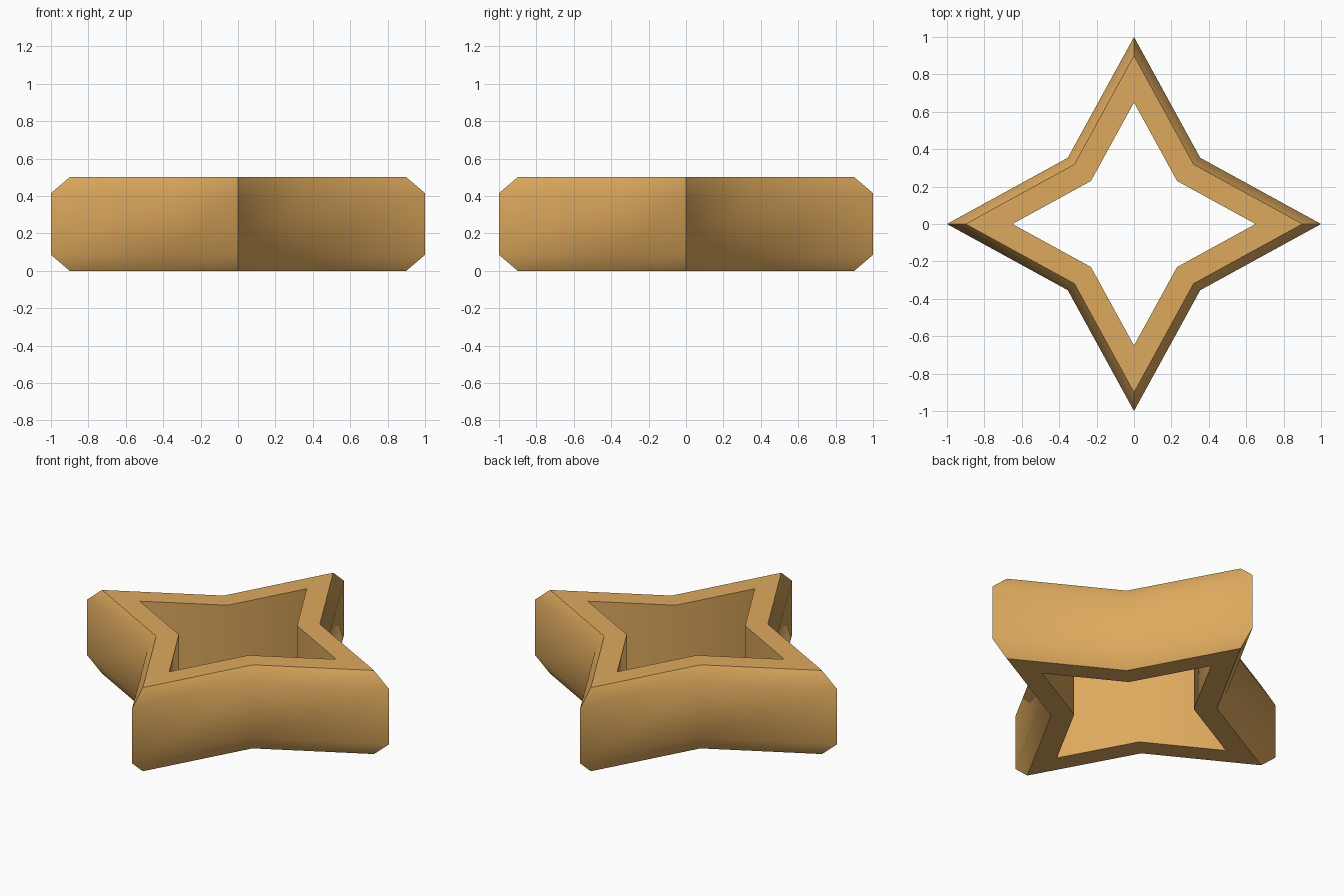
import bpy, bmesh, math

cube = bpy.data.objects.get("Cube")
if cube:
    bpy.data.objects.remove(cube, do_unlink=True)

# Warm tan material
tan = bpy.data.materials.new("warm tan")
tan.use_nodes = True
colour = (0.73, 0.40, 0.11, 1)
tan.diffuse_color = colour
tan.node_tree.nodes["Principled BSDF"].inputs["Base Color"].default_value = colour

POINTS = 4
VALLEY = 0.354 * math.sqrt(2)   # valley radius relative to the tip radius
HEIGHT = 0.5
BEVEL = 0.085

# Closed cross-section of the band: (scale of the star, height)
section = [(0.65, 0), (0.9, 0), (1, BEVEL),
           (1, HEIGHT - BEVEL), (0.9, HEIGHT), (0.65, HEIGHT)]


def star_ring(bm, scale, z):
    """One star outline, alternating tips and valleys."""
    ring = []
    for i in range(2 * POINTS):
        r = scale * (VALLEY if i % 2 else 1)
        a = math.pi * i / POINTS
        ring.append(bm.verts.new((r * math.cos(a), r * math.sin(a), z)))
    return ring


# Star-shaped band: join each outline to the next around the section
bm = bmesh.new()
rings = [star_ring(bm, s, z) for s, z in section]
for lower, upper in zip(rings, rings[1:] + rings[:1]):
    for i in range(len(lower)):
        j = (i + 1) % len(lower)
        bm.faces.new((lower[i], lower[j], upper[j], upper[i]))
bmesh.ops.recalc_face_normals(bm, faces=bm.faces)
mesh = bpy.data.meshes.new("star_ring")
bm.to_mesh(mesh)
bm.free()
mesh.materials.append(tan)
star = bpy.data.objects.new("star_ring", mesh)
bpy.context.collection.objects.link(star)

# Smooth the valleys and lower bevels, keep tips and rims sharp
bpy.ops.object.select_all(action='DESELECT')
star.select_set(True)
bpy.context.view_layer.objects.active = star
bpy.ops.object.shade_smooth_by_angle(angle=math.radians(45))
